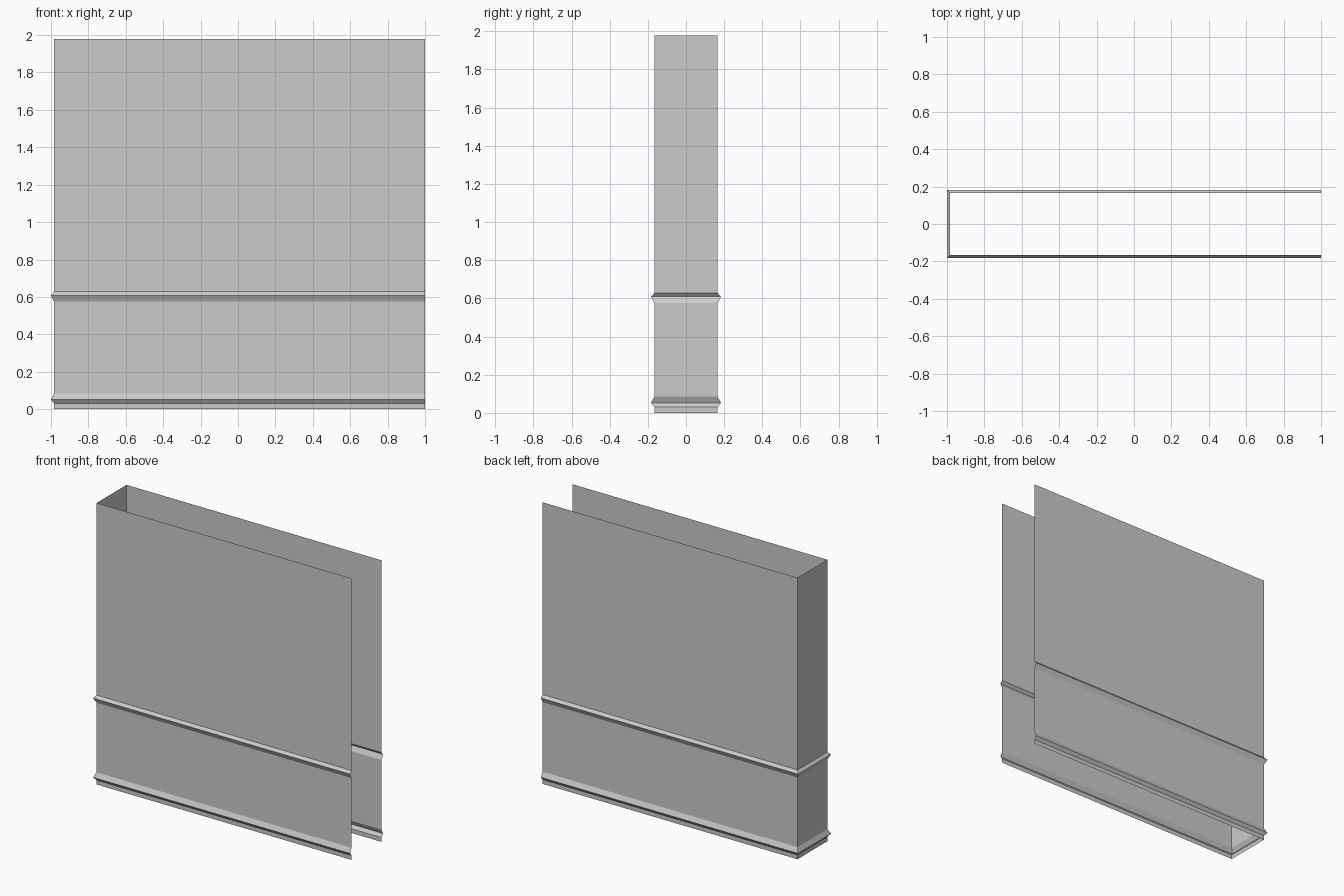
import bpy
import bmesh

if "Cube" in bpy.data.objects:
    bpy.data.objects.remove(bpy.data.objects["Cube"])

HALF_DEPTH = 0.166   # wall distance from the centre line
END_X = -0.983       # closed end wall
OPEN_X = 1.0         # open end
RIB = 0.017          # how far the mouldings stick out

# Wall profile from bottom to top: (outward offset, height)
profile = [
    (0, 0), (0, 0.03), (RIB, 0.052), (0, 0.085),       # base moulding
    (0, 0.575), (RIB, 0.609), (0, 0.628), (0, 1.979),  # rail moulding, top edge
]


def u_path(offset):
    """U-shaped plan with mitred corners, pushed outward by offset."""
    x, y = END_X - offset, HALF_DEPTH + offset
    return [(OPEN_X, y), (x, y), (x, -y), (OPEN_X, -y)]


# Sweep the profile round the three walls
bm = bmesh.new()
rows = [[bm.verts.new((x, y, z)) for x, y in u_path(o)] for o, z in profile]
for low, high in zip(rows, rows[1:]):
    for i in range(3):
        bm.faces.new((low[i], low[i + 1], high[i + 1], high[i]))

mesh = bpy.data.meshes.new("wall_shell")
bm.to_mesh(mesh)
bm.free()
wall = bpy.data.objects.new("wall_shell", mesh)
bpy.context.collection.objects.link(wall)
